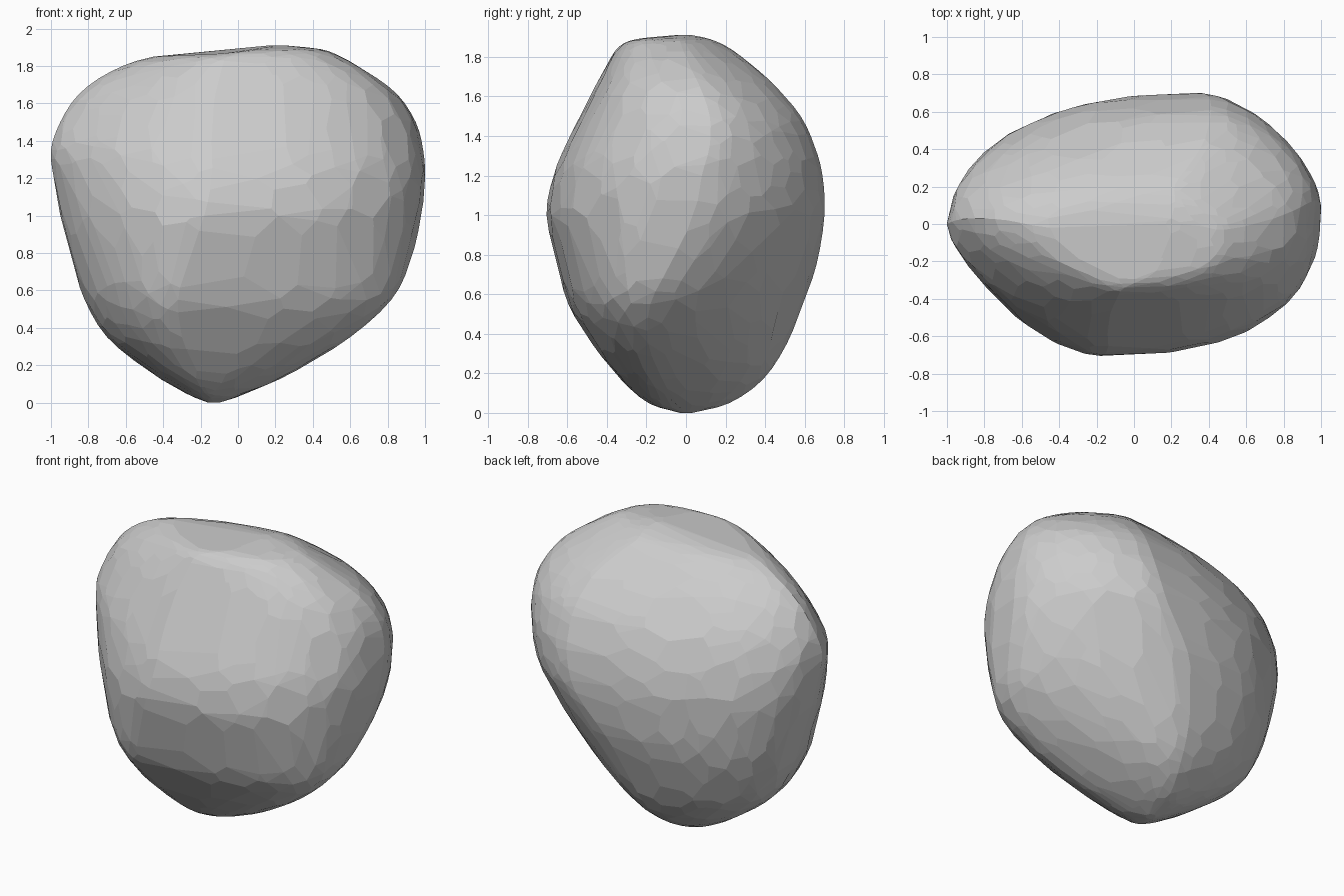
import bpy, bmesh, random
from math import sin, cos, pi

if "Cube" in bpy.data.objects:
    bpy.data.objects.remove(bpy.data.objects["Cube"])

random.seed(4)

# Horizontal slices: z, left x, right x, front y, back y,
# then x of the front and back extremes, y of the left and right extremes
SLICES = [
    (0.00, -0.16, -0.10, -0.03, 0.03, -0.13, -0.13, 0.00, 0.00),
    (0.05, -0.28, 0.05, -0.19, 0.22, -0.16, -0.10, 0.03, -0.05),
    (0.17, -0.48, 0.31, -0.33, 0.39, -0.22, -0.04, 0.06, -0.12),
    (0.35, -0.70, 0.60, -0.475, 0.51, -0.30, 0.00, 0.08, -0.19),
    (0.55, -0.82, 0.82, -0.595, 0.59, -0.32, 0.05, 0.07, -0.18),
    (0.75, -0.885, 0.92, -0.65, 0.66, -0.27, 0.13, 0.05, -0.08),
    (1.00, -0.95, 0.98, -0.705, 0.70, -0.18, 0.32, 0.03, 0.04),
    (1.20, -0.985, 1.00, -0.67, 0.69, -0.14, 0.39, 0.01, 0.08),
    (1.35, -1.00, 0.99, -0.61, 0.65, -0.14, 0.41, 0.00, 0.12),
    (1.50, -0.95, 0.95, -0.535, 0.58, -0.14, 0.41, 0.02, 0.12),
    (1.65, -0.85, 0.85, -0.46, 0.455, -0.12, 0.38, 0.03, 0.07),
    (1.77, -0.68, 0.69, -0.395, 0.32, -0.09, 0.30, 0.02, 0.01),
    (1.85, -0.45, 0.55, -0.34, 0.21, -0.05, 0.22, -0.02, -0.02),
    (1.89, -0.05, 0.44, -0.25, 0.12, 0.12, 0.22, -0.03, -0.03),
    (1.91, 0.17, 0.25, -0.05, 0.03, 0.20, 0.20, 0.00, 0.00),
]
STEPS, FINE = 7, 3


def slice_at(t):
    """Smooth interpolation between the slices."""
    n = len(SLICES) - 1
    t = min(max(t, 0), n)
    i = min(int(t), n - 1)
    f = t - i
    rows = [SLICES[min(max(i + k, 0), n)] for k in (-1, 0, 1, 2)]
    return [b + 0.5 * f * (c - a + f * (2 * a - 5 * b + 4 * c - d
            + f * (3 * (b - c) + d - a))) for a, b, c, d in zip(*rows)]


def ring_point(t, quadrant, a):
    """Point on a superellipse quarter, a = 0 at the side, 1 at front or back."""
    z, xl, xr, yf, yb, xf, xb, yl, yr = slice_at(t)
    cx, cy, ex, ey, power = (
        (xf, yl, xl, yf, 1.85 - 0.22 * z),
        (xf, yr, xr, yf, 2.25 + 0.2 * z),
        (xb, yr, xr, yb, 1.75 - 0.13 * z),
        (xb, yl, xl, yb, 2.2 - (0.8 * (z - 1.1) if z > 1.1
                                else 0.2 * (1.1 - z))))[quadrant]
    c, s = abs(cos(a * pi / 2)), abs(sin(a * pi / 2))
    return (cx + (ex - cx) * c ** (2 / power),
            cy + (ey - cy) * s ** (2 / power), z)


# Rock: convex skin over jittered samples of all slices
bm = bmesh.new()
for j in range((len(SLICES) - 1) * FINE + 1):
    for quadrant in range(4):
        for i in range(STEPS + 1):
            t, a = j / FINE, i / STEPS
            if 0 < i < STEPS:
                a += random.uniform(-0.06, 0.06)
                t += random.uniform(-0.2, 0.2)
            bm.verts.new(ring_point(t, quadrant, a))
bmesh.ops.remove_doubles(bm, verts=bm.verts, dist=0.004)
hull = bmesh.ops.convex_hull(bm, input=bm.verts)
inner = {g for g in hull["geom_interior"] + hull["geom_unused"]
         if isinstance(g, bmesh.types.BMVert)}
bmesh.ops.delete(bm, geom=list(inner), context='VERTS')

# Merge near-flat triangles into irregular chipped facets
bmesh.ops.dissolve_limit(bm, angle_limit=0.07, verts=bm.verts, edges=bm.edges)
bmesh.ops.recalc_face_normals(bm, faces=bm.faces)

mesh = bpy.data.meshes.new("rock")
bm.to_mesh(mesh)
bm.free()
rock = bpy.data.objects.new("rock", mesh)
bpy.context.collection.objects.link(rock)
